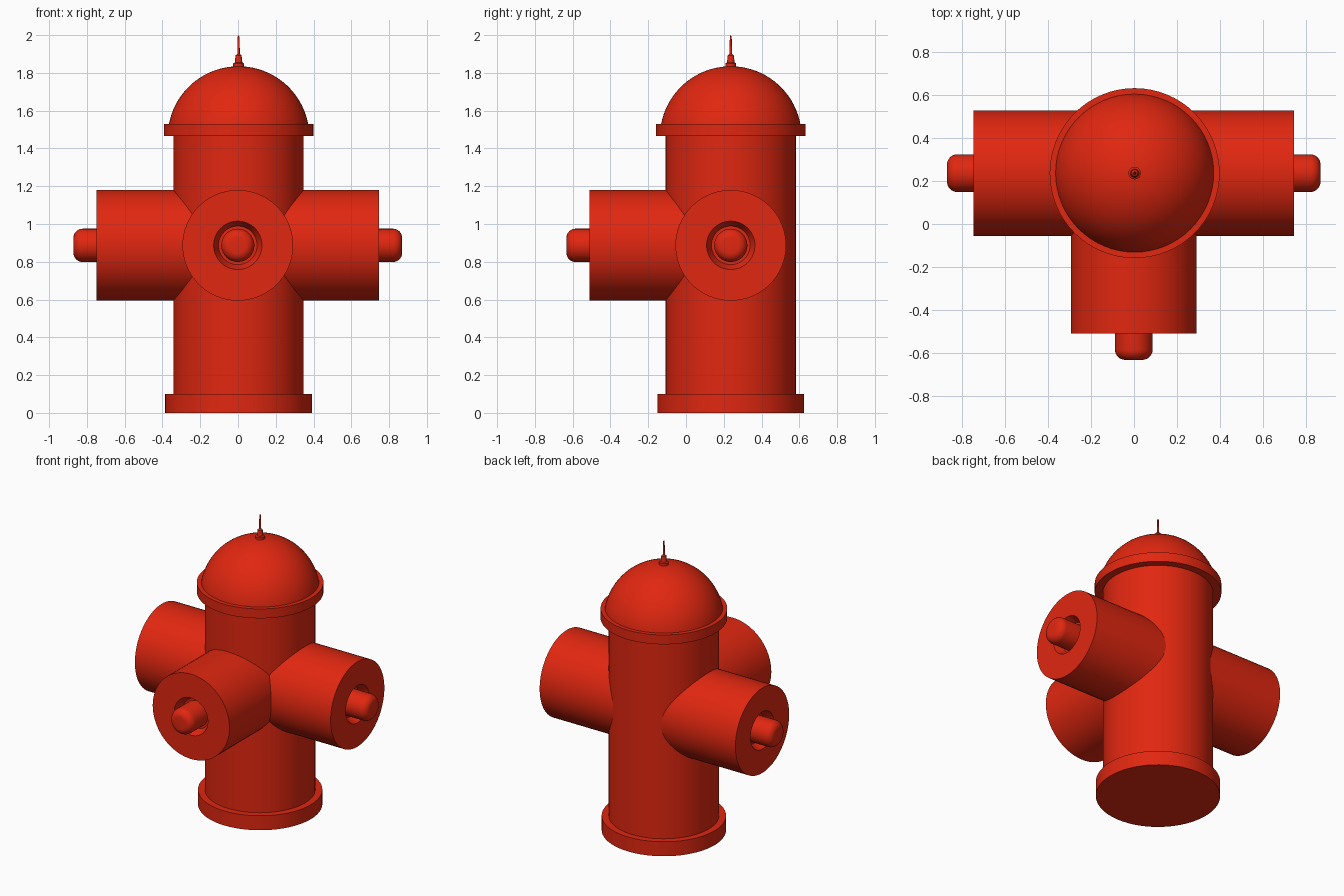
import bpy, bmesh
from math import pi, sin, cos, radians
from mathutils import Matrix

if "Cube" in bpy.data.objects:
    bpy.data.objects.remove(bpy.data.objects["Cube"])

red = bpy.data.materials.new("hydrant_red")
red.diffuse_color = (0.75, 0.02, 0.005, 1)
red.use_nodes = True
red.node_tree.nodes["Principled BSDF"].inputs["Base Color"].default_value = red.diffuse_color

CX, CY = 0.003, 0.237      # body axis
NZ = 0.887                 # nozzle axis height


def lathe(name, profile, matrix, segs=64):
    """Revolve (radius, height) points about local z; zero radius closes to a pole."""
    bm = bmesh.new()
    rings = []
    for r, h in profile:
        if r == 0:
            rings.append([bm.verts.new((0, 0, h))])
        else:
            rings.append([bm.verts.new((r * cos(2 * pi * i / segs), r * sin(2 * pi * i / segs), h))
                          for i in range(segs)])
    for a, b in zip(rings, rings[1:]):
        for i in range(segs):
            j = (i + 1) % segs
            quad = [a[i % len(a)], a[j % len(a)], b[j % len(b)], b[i % len(b)]]
            bm.faces.new(list(dict.fromkeys(quad)))
    bmesh.ops.recalc_face_normals(bm, faces=bm.faces)
    mesh = bpy.data.meshes.new(name)
    bm.to_mesh(mesh)
    bm.free()
    mesh.materials.append(red)
    obj = bpy.data.objects.new(name, mesh)
    bpy.context.collection.objects.link(obj)
    obj.matrix_world = matrix
    bpy.ops.object.select_all(action='DESELECT')
    obj.select_set(True)
    bpy.context.view_layer.objects.active = obj
    bpy.ops.object.shade_smooth_by_angle(angle=radians(30))
    return obj


def arc(r, h, radius, a0, a1, n):
    """Arc of profile points around (r, h), angles in degrees."""
    return [(r + radius * cos(radians(a0 + (a1 - a0) * i / n)),
             h + radius * sin(radians(a0 + (a1 - a0) * i / n))) for i in range(n + 1)]


body = Matrix.Translation((CX, CY, 0))

# Base plate, barrel and upper flange
lathe("base", [(0, 0), (0.389, 0), (0.389, 0.1), (0, 0.1)], body)
lathe("barrel", [(0, 0.05), (0.345, 0.05), (0.345, 1.5), (0, 1.5)], body)
lathe("flange", [(0, 1.465), (0.396, 1.465), (0.396, 1.53), (0, 1.53)], body)

# Domed bonnet
lathe("bonnet", [(0, 1.5)] + arc(0, 1.46, 0.375, 6.2, 90, 20)[:-1] + [(0, 1.835)], body)

# Stepped finial with a thin spike
lathe("finial", [(0, 1.82), (0.029, 1.82), (0.029, 1.85), (0.02, 1.855), (0.016, 1.893),
                 (0.007, 1.9), (0.005, 1.99), (0, 2.0)], body, 24)

# Three nozzles with tapered recesses and rounded plugs
nozzle = [(0, 0), (0.293, 0), (0.293, 0.747), (0.128, 0.747), (0.102, 0.69), (0, 0.69)]
plug = [(0, 0.66), (0.088, 0.66)] + arc(0.04, 0.822, 0.048, 0, 90, 8) + [(0, 0.87)]
sides = {"left": Matrix.Rotation(-pi / 2, 4, 'Y'),
         "right": Matrix.Rotation(pi / 2, 4, 'Y'),
         "front": Matrix.Rotation(pi / 2, 4, 'X')}
for side, rot in sides.items():
    m = Matrix.Translation((-0.001, CY, NZ)) @ rot
    lathe(side + "_nozzle", nozzle, m)
    lathe(side + "_plug", plug, m, 32)
